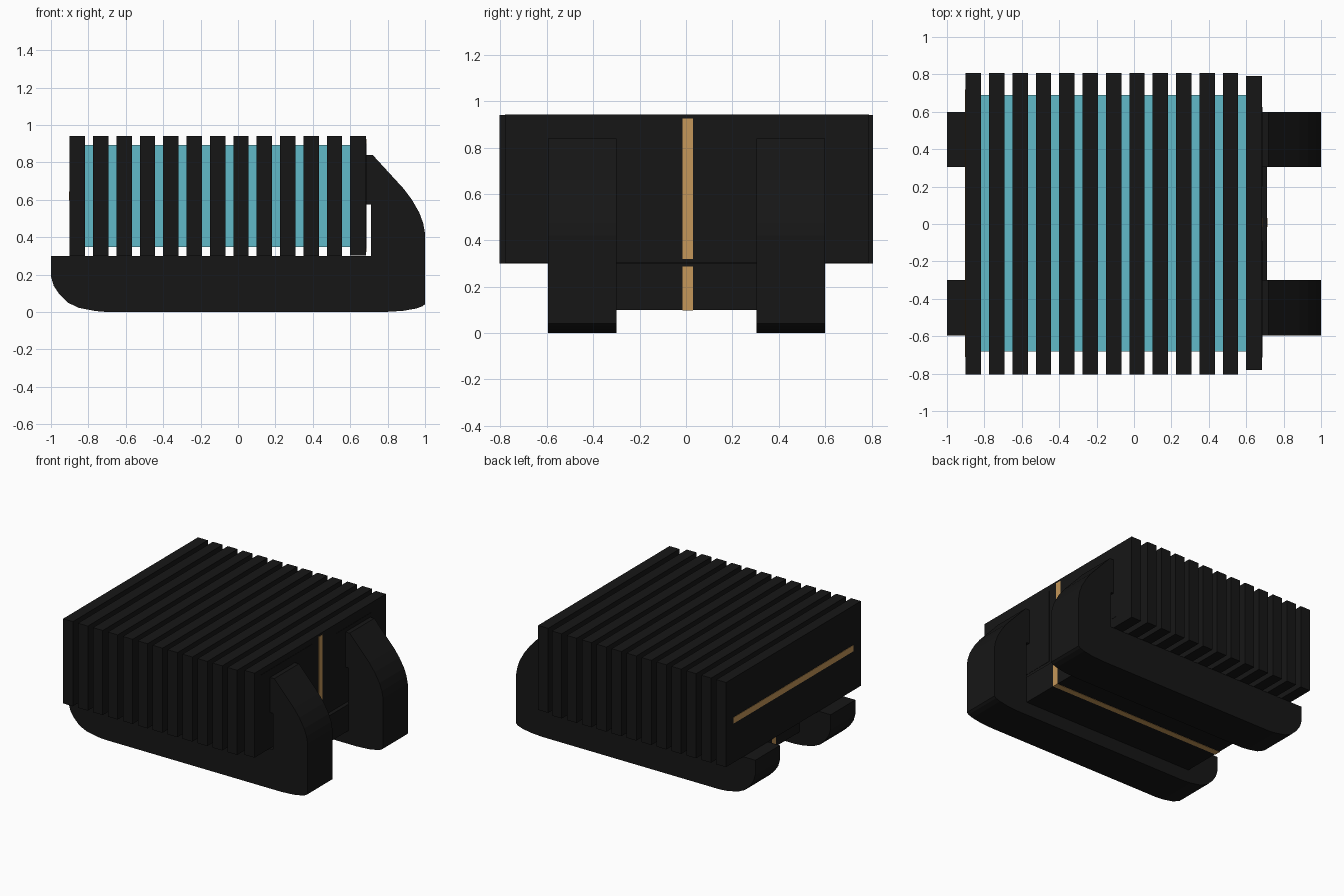
import bpy, bmesh

if "Cube" in bpy.data.objects:
    bpy.data.objects.remove(bpy.data.objects["Cube"])


def mat(name, rgb):
    m = bpy.data.materials.new(name)
    m.diffuse_color = (*rgb, 1)
    m.use_nodes = True
    m.node_tree.nodes["Principled BSDF"].inputs["Base Color"].default_value = m.diffuse_color
    return m


BLACK = mat("black_shell", (0.008, 0.008, 0.008))
BLUE = mat("blue_core", (0.12, 0.49, 0.58))
GOLD = mat("gold_trim", (0.56, 0.31, 0.10))


def finish(name, bm, material):
    bmesh.ops.recalc_face_normals(bm, faces=bm.faces)
    me = bpy.data.meshes.new(name)
    bm.to_mesh(me)
    bm.free()
    ob = bpy.data.objects.new(name, me)
    bpy.context.collection.objects.link(ob)
    me.materials.append(material)
    return ob


def box(name, x, y, z, material):
    bm = bmesh.new()
    bmesh.ops.create_cube(bm, size=1)
    for v in bm.verts:
        for i, (lo, hi) in enumerate((x, y, z)):
            v.co[i] = (lo + hi) / 2 + v.co[i] * (hi - lo)
    return finish(name, bm, material)


def runner(name, y0, y1):
    # side profile (x, z): rounded heel, flat sole, tall curved toe with hook
    prof = [(-1, 0.30), (-1, 0.19), (-0.985, 0.14), (-0.955, 0.095),
            (-0.91, 0.05), (-0.85, 0.022), (-0.76, 0.005), (-0.7, 0),
            (0.78, 0), (0.88, 0.006), (0.95, 0.018), (0.985, 0.03), (1, 0.042),
            (1, 0.42), (0.99, 0.475), (0.97, 0.53), (0.93, 0.60),
            (0.885, 0.66), (0.72, 0.84), (0.685, 0.84),
            (0.685, 0.575), (0.71, 0.575), (0.71, 0.30)]
    bm = bmesh.new()
    f = bm.faces.new([bm.verts.new((x, y0, z)) for x, z in prof])
    r = bmesh.ops.extrude_face_region(bm, geom=[f])
    vs = [g for g in r["geom"] if isinstance(g, bmesh.types.BMVert)]
    bmesh.ops.translate(bm, verts=vs, vec=(0, y1 - y0, 0))
    return finish(name, bm, BLACK)


# Two runners joined by a raised deck
runner("runner_front", -0.595, -0.3)
runner("runner_back", 0.305, 0.6)
box("deck", (-0.74, 0.71), (-0.3, 0.305), (0.10, 0.30), BLACK)

# Row of fins around the coloured core
for i in range(12):
    x = -0.9 + i * 0.125
    box(f"fin_{i + 1}", (x, x + 0.082), (-0.805, 0.807), (0.30, 0.94), BLACK)
box("core", (-0.83, 0.61), (-0.683, 0.69), (0.347, 0.892), BLUE)

# End panel with two thin plates
box("end_panel", (0.6, 0.684), (-0.78, 0.79), (0.303, 0.942), BLACK)
box("end_plate_wide", (0.68, 0.686), (-0.715, -0.09), (0.34, 0.90), BLACK)
box("end_plate_narrow", (0.68, 0.686), (0.2, 0.625), (0.38, 0.87), BLACK)

# Gold trim strips
S = (-0.015, 0.031)
box("trim_end_panel", (0.68, 0.687), S, (0.32, 0.925), GOLD)
box("trim_first_fin", (-0.903, -0.89), (-0.71, 0.72), (0.597, 0.643), GOLD)
box("trim_deck_toe", (0.70, 0.713), S, (0.098, 0.287), GOLD)
box("trim_deck_heel", (-0.743, -0.73), S, (0.098, 0.287), GOLD)
box("trim_deck_under", (-0.743, 0.713), S, (0.098, 0.11), GOLD)
